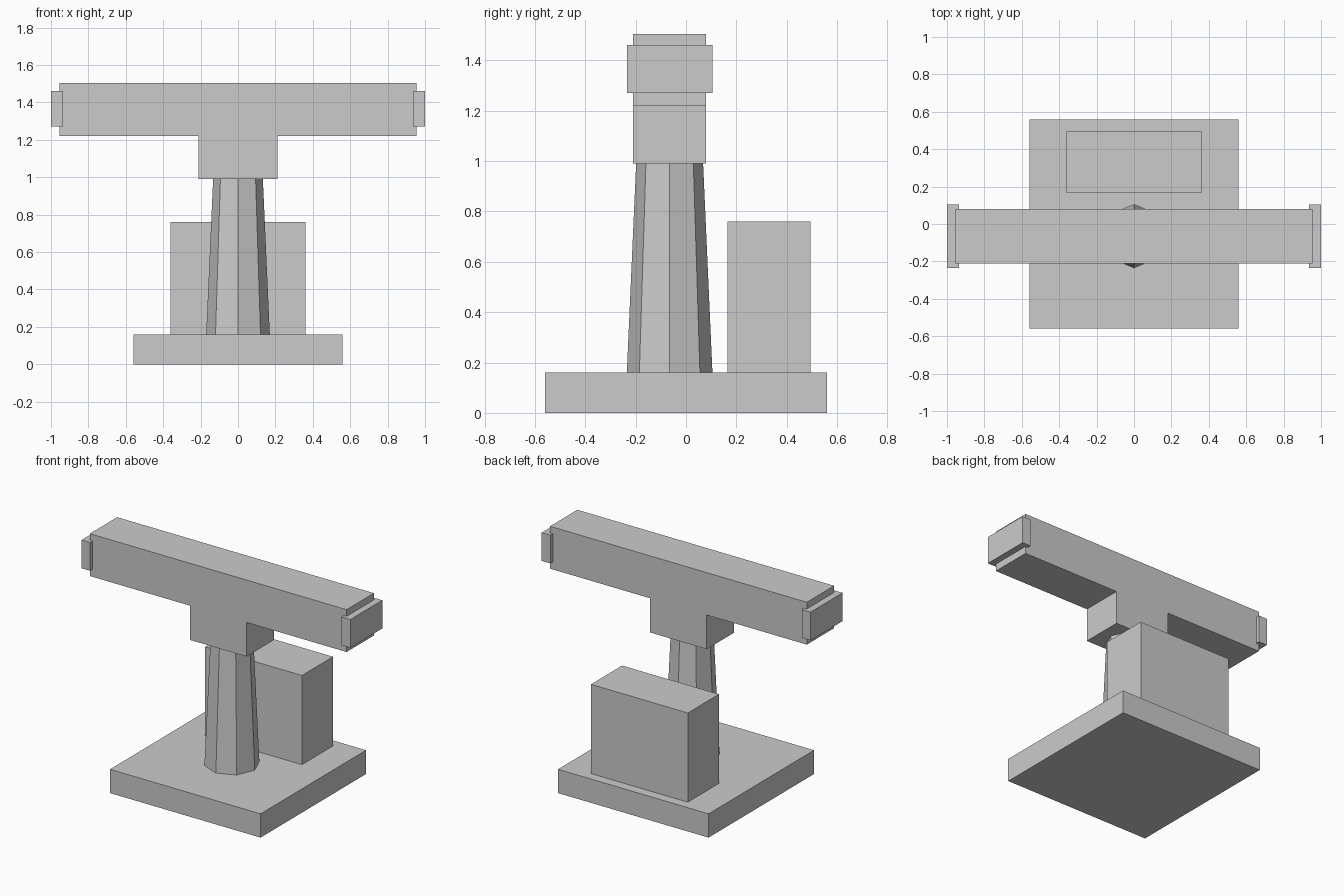
import bpy
import bmesh
from math import pi
from mathutils import Matrix, Vector

cube = bpy.data.objects.get("Cube")
if cube:
    bpy.data.objects.remove(cube)

GREY = (0.6, 0.6, 0.6, 1)
grey = bpy.data.materials.new("plain grey")
grey.use_nodes = True
grey.diffuse_color = GREY
grey.node_tree.nodes["Principled BSDF"].inputs["Base Color"].default_value = GREY

POST_Y = -0.065  # the post, head and caps share this depth centre


def finish(name, bm):
    bmesh.ops.recalc_face_normals(bm, faces=bm.faces)
    mesh = bpy.data.meshes.new(name)
    bm.to_mesh(mesh)
    bm.free()
    mesh.materials.append(grey)
    obj = bpy.data.objects.new(name, mesh)
    bpy.context.collection.objects.link(obj)
    return obj


def box(name, low, high):
    low, high = Vector(low), Vector(high)
    bm = bmesh.new()
    place = Matrix.Translation((low + high) / 2) @ Matrix.Diagonal((*(high - low), 1))
    bmesh.ops.create_cube(bm, size=1, matrix=place)
    return finish(name, bm)


# Square base and the cabinet standing at its back
box("base", (-0.56, -0.56, 0), (0.56, 0.56, 0.16))
box("rear_cabinet", (-0.36, 0.165, 0.16), (0.36, 0.495, 0.76))

# Tapered octagonal post with a corner facing forward
bm = bmesh.new()
bottom, top = 0.16, 0.99
bmesh.ops.create_cone(
    bm, cap_ends=True, segments=8, radius1=0.17, radius2=0.133, depth=top - bottom,
    matrix=Matrix.Translation((0, POST_Y, (bottom + top) / 2)) @ Matrix.Rotation(pi / 2, 4, "Z"))
finish("post", bm)

# T-shaped head: half outline mirrored across x, then extruded in depth
half = [(0.21, 0.99), (0.21, 1.22), (0.955, 1.22), (0.955, 1.505)]
outline = half + [(-x, z) for x, z in reversed(half)]
bm = bmesh.new()
front = bm.faces.new([bm.verts.new((x, POST_Y - 0.145, z)) for x, z in outline])
ext = bmesh.ops.extrude_face_region(bm, geom=[front], use_keep_orig=True)
moved = [v for v in ext["geom"] if isinstance(v, bmesh.types.BMVert)]
bmesh.ops.translate(bm, verts=moved, vec=(0, 0.29, 0))
finish("t_head", bm)

# Caps wrapped round both ends of the head
for side, sign in (("left", 1), ("right", -1)):
    ends = sorted((sign * 0.935, sign * 1.0))
    box(side + "_end_cap", (ends[0], POST_Y - 0.17, 1.27), (ends[1], POST_Y + 0.17, 1.46))
